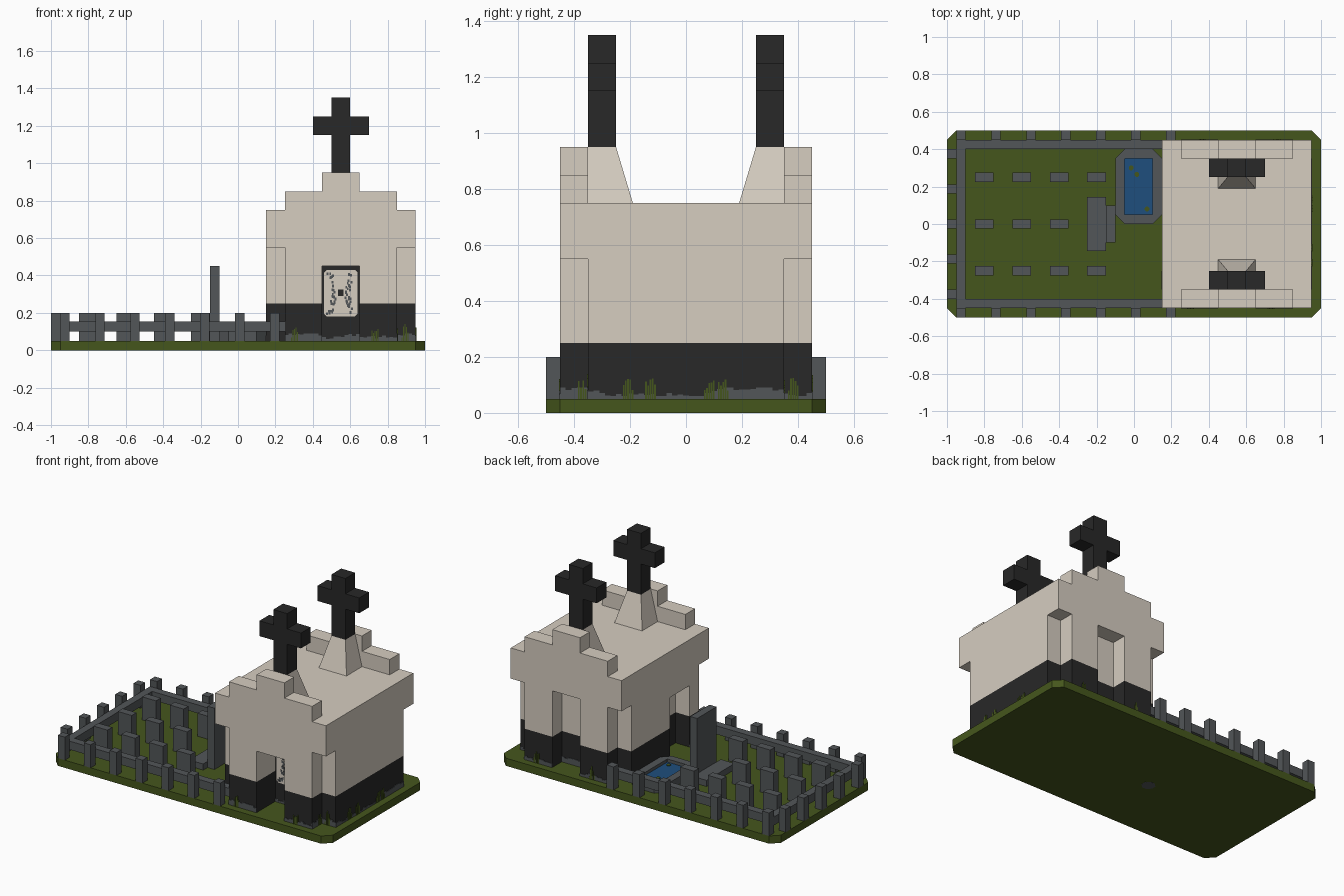
import bpy, bmesh, random

cube = bpy.data.objects.get("Cube")
if cube:
    bpy.data.objects.remove(cube, do_unlink=True)
random.seed(4)


def material(name, rgb):
    m = bpy.data.materials.new(name)
    m.use_nodes = True
    m.diffuse_color = (*rgb, 1)
    bsdf = m.node_tree.nodes["Principled BSDF"]
    bsdf.inputs["Base Color"].default_value = (*rgb, 1)
    bsdf.inputs["Roughness"].default_value = 0.9
    return m


PLASTER = material("pale plaster", (0.67, 0.61, 0.53))
DARK = material("dark stone", (0.021, 0.021, 0.021))
GREY = material("grey stone", (0.085, 0.093, 0.098))
GRASS = material("grass green", (0.06, 0.094, 0.012))
WATER = material("water blue", (0.013, 0.077, 0.205))


def finish(name, bm, mat):
    bmesh.ops.recalc_face_normals(bm, faces=bm.faces)
    mesh = bpy.data.meshes.new(name)
    bm.to_mesh(mesh)
    bm.free()
    mesh.materials.append(mat)
    obj = bpy.data.objects.new(name, mesh)
    bpy.context.collection.objects.link(obj)
    return obj


def add_box(bm, x, y, z):
    """Add a box given (low, high) pairs."""
    verts = bmesh.ops.create_cube(bm, size=1)["verts"]
    for v in verts:
        v.co = [r[0] + (c + 0.5) * (r[1] - r[0]) for c, r in zip(v.co, (x, y, z))]


def boxes(name, mat, items):
    bm = bmesh.new()
    for item in items:
        add_box(bm, *item)
    return finish(name, bm, mat)


def prism(name, mat, points, z0, z1):
    """Extrude a plan outline upwards."""
    bm = bmesh.new()
    face = bm.faces.new([bm.verts.new((x, y, z0)) for x, y in points])
    top = bmesh.ops.extrude_face_region(bm, geom=[face])["geom"]
    for v in top:
        if isinstance(v, bmesh.types.BMVert):
            v.co.z = z1
    return finish(name, bm, mat)


def octagon(x0, x1, y0, y1, c):
    return [(x0 + c, y0), (x1 - c, y0), (x1, y0 + c), (x1, y1 - c),
            (x1 - c, y1), (x0 + c, y1), (x0, y1 - c), (x0, y0 + c)]


# Ground slab with clipped corners
prism("ground", GRASS, octagon(-1, 1, -0.5, 0.5, 0.05), 0, 0.05)
prism("footing_mark", GREY, octagon(-0.2, -0.12, -0.1, -0.02, 0.025), -0.001, 0.002)

# Chapel walls: one block with corner notches, doors and a back recess cut out
L, R, F, B, N = 0.15, 0.95, -0.45, 0.45, 0.1
walls = boxes("chapel_walls", PLASTER, [((L, R), (F, B), (0.05, 0.75))])
cuts = [((0.45, 0.65), (F - N, F + 0.2), (0, 0.45)),
        ((0.45, 0.65), (B - N, B + N), (0, 0.55)),
        ((L - N, L + N), (-0.25, -0.05), (0, 0.45))]
for x in (L, R):
    for y in (F, B):
        cuts.append(((x - N, x + N), (y - N, y + N), (0, 0.55)))
cutter = boxes("wall_cutter", DARK, cuts)
cutter.hide_render = True
mod = walls.modifiers.new("recesses", "BOOLEAN")
mod.operation, mod.solver, mod.object = "DIFFERENCE", "EXACT", cutter
solid = bpy.data.meshes.new_from_object(walls.evaluated_get(bpy.context.evaluated_depsgraph_get()))
walls.modifiers.clear()
bpy.data.objects.remove(cutter, do_unlink=True)

# Dark plinth colour on the lower part of the walls
solid.materials.clear()
solid.materials.append(PLASTER)
solid.materials.append(DARK)
bm = bmesh.new()
bm.from_mesh(solid)
bmesh.ops.bisect_plane(bm, geom=bm.verts[:] + bm.edges[:] + bm.faces[:],
                       plane_co=(0, 0, 0.25), plane_no=(0, 0, 1))
for f in bm.faces:
    f.material_index = 1 if f.calc_center_median().z < 0.25 else 0
bm.to_mesh(solid)
bm.free()
walls.data = solid

# Stepped gables, sloped pedestals and crosses at both ends
for s, end in ((-1, "front"), (1, "back")):
    def span(a, b):
        return tuple(sorted((s * a, s * b)))
    boxes(end + "_gable", PLASTER, [((0.25, 0.85), span(0.35, 0.45), (0.75, 0.85)),
                                    ((0.45, 0.65), span(0.35, 0.45), (0.85, 0.95))])
    bm = bmesh.new()
    add_box(bm, (0.45, 0.65), span(0.19, 0.35), (0.75, 0.95))
    for v in bm.verts:
        if v.co.z > 0.9:
            v.co.x = 0.5 if v.co.x < 0.55 else 0.6
            if abs(v.co.y) < 0.3:
                v.co.y = s * 0.25
    finish(end + "_pedestal", bm, PLASTER)
    y = span(0.25, 0.35)
    boxes(end + "_cross", DARK, [((0.5, 0.6), y, (0.95, 1.35)),
                                 ((0.4, 0.5), y, (1.15, 1.25)),
                                 ((0.6, 0.7), y, (1.15, 1.25))])

# Front door with pale panel and worn marks
boxes("door", DARK, [((0.45, 0.65), (-0.258, -0.25), (0.05, 0.45))])
panel = prism("door_panel", PLASTER, octagon(-0.09, 0.09, -0.125, 0.125, 0.015), 0, 0.004)
panel.rotation_euler.x = 1.5708
panel.location = (0.55, -0.258, 0.305)
marks = []
for i in range(60):
    t = random.uniform(-1, 1)
    x = 0.55 + random.choice((-1, 1)) * (0.03 + 0.03 * abs(t)) + random.uniform(-0.014, 0.014)
    z = 0.305 + t * 0.11
    marks.append(((x - 0.005, x + 0.005), (-0.265, -0.262), (z - 0.007, z + 0.007)))
boxes("door_marks", GREY, marks)
boxes("door_knocker", DARK, [((0.535, 0.565), (-0.266, -0.262), (0.29, 0.325))])

# Worn stone along the foot of the walls, with clumps of moss
worn, moss = [], []


def strip(axis, at, u, thick, top):
    flat = (at - thick, at + thick)
    return (u, flat, (0.05, top)) if axis == "x" else (flat, u, (0.05, top))


def weather(axis, at, a, b, clumps=()):
    h = 0.03
    for i in range(round((b - a) / 0.02)):
        h = min(0.04, max(0.01, h + random.uniform(-0.012, 0.012)))
        worn.append(strip(axis, at, (a + i * 0.02, a + (i + 1) * 0.02), 0.003, 0.05 + h))
    for c in clumps:
        for k in range(-2, 3):
            u = c + k * 0.008
            top = 0.11 - abs(k) * 0.012 + random.uniform(-0.02, 0.03)
            moss.append(strip(axis, at, (u, u + 0.006), 0.0045, top))


weather("x", F, 0.25, 0.45, (0.3,))
weather("x", F, 0.65, 0.85, (0.73,))
weather("x", -0.258, 0.45, 0.65)
weather("x", B, 0.25, 0.45, (0.36,))
weather("x", B, 0.65, 0.85, (0.76,))
weather("x", B - N, 0.45, 0.65)
weather("y", R, -0.35, 0.35, (-0.21, -0.13, 0.08, 0.13))
weather("y", L, -0.35, -0.25)
for y in (F + N, B - N):
    weather("x", y, R - N, R, (0.89,))
weather("y", R - N, F, F + N, (-0.37,))
weather("y", R - N, B - N, B, (0.38,))
boxes("worn_stone", GREY, worn)
boxes("moss", GRASS, moss)

# Fence: rails inside, posts outside
rail = (0.1, 0.155)
boxes("fence_rails", GREY, [((-0.95, 0.25), (-0.45, -0.4), rail),
                            ((-0.95, 0.25), (0.4, 0.45), rail),
                            ((-0.95, -0.9), (-0.4, 0.4), rail)])
posts = []
for i in range(7):
    x = -0.95 + i * 0.187
    for y in (-0.5, 0.45):
        posts.append(((x, x + 0.05), (y, y + 0.05), (0.05, 0.2)))
for i in range(5):
    y = -0.4 + i * 0.1875
    posts.append(((-1, -0.95), (y, y + 0.05), (0.05, 0.2)))
boxes("fence_posts", GREY, posts)

# Rows of small gravestones, and the tall one with its slab
boxes("gravestones", GREY, [((x, x + 0.1), (y - 0.025, y + 0.025), (0.05, 0.2))
                            for x in (-0.85, -0.65, -0.45, -0.25) for y in (-0.25, 0, 0.25)
                            if (x, y) != (-0.25, 0)])
boxes("tall_headstone", GREY, [((-0.15, -0.1), (-0.1, 0.1), (0.05, 0.45))])
boxes("grave_slab", GREY, [((-0.25, -0.15), (-0.145, 0.145), (0.05, 0.09))])

# Pool: clipped rim around sunken water, with floating leaves
bm = bmesh.new()
outer, inner = octagon(-0.1, 0.15, 0, 0.4, 0.05), octagon(-0.05, 0.1, 0.05, 0.35, 0.002)
rings = [[bm.verts.new((x, y, z)) for x, y in pts]
         for pts, z in ((outer, 0.05), (outer, 0.1), (inner, 0.1), (inner, 0.05))]
for low, high in zip(rings, rings[1:]):
    for i in range(8):
        j = (i + 1) % 8
        bm.faces.new((low[i], low[j], high[j], high[i]))
finish("pool_rim", bm, GREY)
boxes("pool_water", WATER, [((-0.05, 0.1), (0.05, 0.35), (0.05, 0.08))])
for i, (x, y) in enumerate(((-0.015, 0.3), (0.015, 0.265), (0.07, 0.08))):
    prism(f"floating_leaf_{i + 1}", GRASS,
          octagon(x - 0.013, x + 0.013, y - 0.013, y + 0.013, 0.008), 0.08, 0.084)
